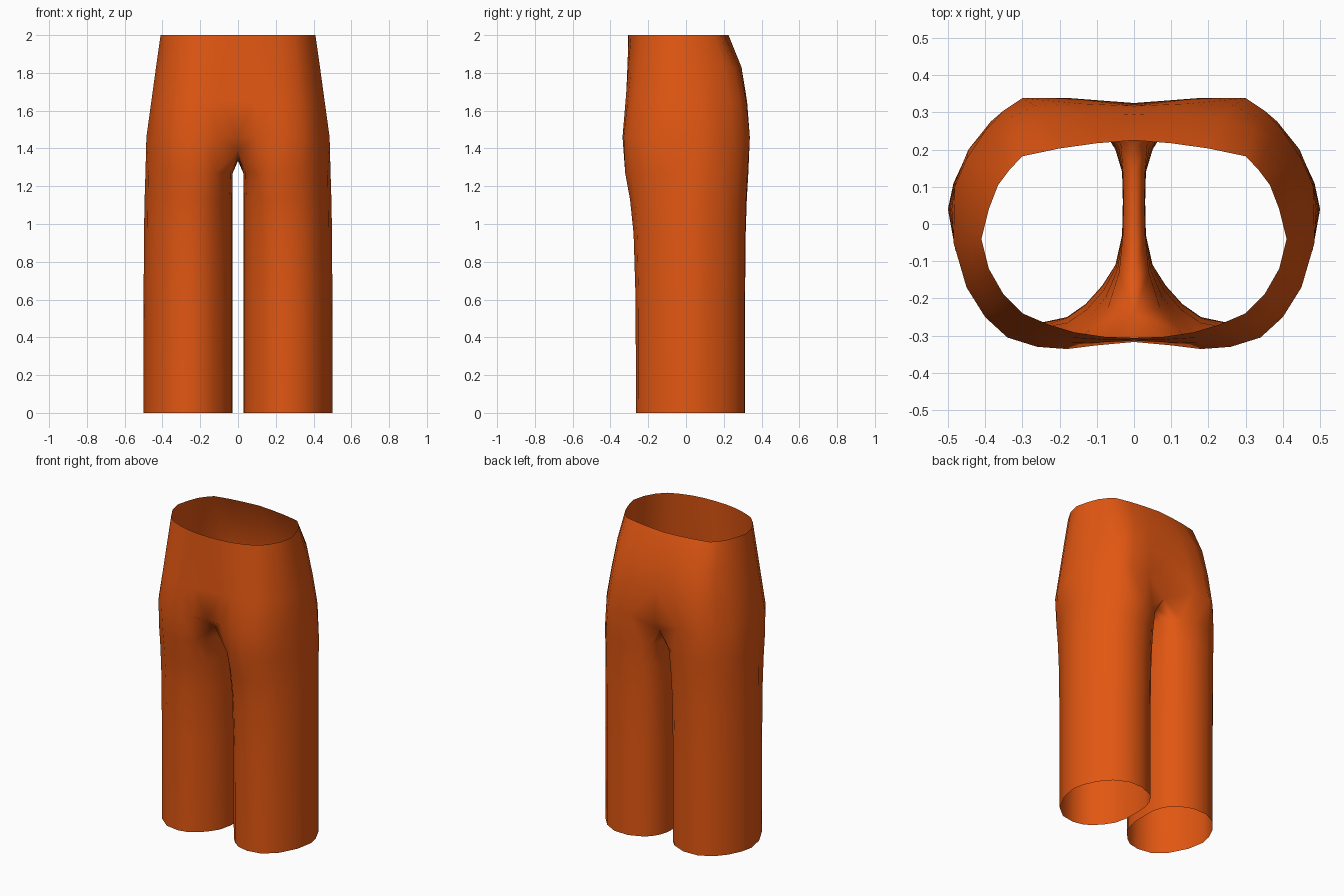
import bpy, bmesh

if "Cube" in bpy.data.objects:
    bpy.data.objects.remove(bpy.data.objects["Cube"])

# Half-outlines as (x, y), running front -> outside -> back
CUFF_OUT = [(.13, -.215), (.18, -.25), (.25, -.265), (.34, -.25), (.42, -.185), (.48, -.07), (.5, .04),
            (.485, .11), (.445, .195), (.385, .265), (.30, .31), (.2, .312), (.11, .275)]
CUFF_IN = [(.085, -.165), (.05, -.11), (.032, -.03), (.03, .06), (.032, .14), (.05, .2), (.075, .24)]
THIGH_OUT = [(.12, -.285), (.18, -.322), (.25, -.322), (.34, -.29), (.42, -.215), (.475, -.07), (.49, .04),
             (.48, .11), (.445, .2), (.385, .275), (.30, .325), (.2, .33), (.11, .305)]
THIGH_IN = [(.07, -.225), (.04, -.13), (.03, -.03), (.028, .06), (.03, .14), (.035, .21), (.06, .265)]
HIP = [(0, -.317), (.1, -.326), (.18, -.336), (.26, -.33), (.34, -.305), (.4, -.25), (.45, -.17), (.485, -.05),
       (.482, .1), (.45, .175), (.4, .25), (.35, .305), (.30, .338), (.17, .338), (0, .325)]
WAIST = [(0, -.306), (.08, -.303), (.16, -.291), (.23, -.27), (.3, -.24), (.35, -.19), (.39, -.12), (.41, -.04),
         (.39, .04), (.365, .105), (.335, .145), (.30, .182), (.2, .203), (.1, .217), (0, .225)]
# Seam under the crotch as (y, z), front -> back
CROTCH = [(-.24, 1.39), (-.14, 1.355), (-.03, 1.34), (.06, 1.335), (.14, 1.335), (.21, 1.345), (.275, 1.38)]


def mix(a, b, t):
    return [(p[0] + (q[0] - p[0]) * t, p[1] + (q[1] - p[1]) * t) for p, q in zip(a, b)]


def add_ring(bm, pts, z):
    return [bm.verts.new((x, y, z)) for x, y in pts]


def bridge(bm, low, high, closed=False):
    n = len(low)
    for i in range(n if closed else n - 1):
        j = (i + 1) % n
        bm.faces.new((low[i], low[j], high[j], high[i]))


bm = bmesh.new()

# Leg tube: outside arc followed by the inside arc, back to front
cuff = CUFF_OUT + CUFF_IN[::-1]
thigh = THIGH_OUT + THIGH_IN[::-1]
rings = [add_ring(bm, mix(cuff, thigh, t), z)
         for z, t in ((0, 0), (.6, .03), (.95, .22), (1.13, .55), (1.27, 1))]
for low, high in zip(rings, rings[1:]):
    bridge(bm, low, high, True)
outer, inner = rings[-1][:13], rings[-1][13:][::-1]

# Hip rings up to the waist, with extra fullness at the seat
body = []
for z, t, seat in ((1.46, 0, 0), (1.65, .35, .028), (1.83, .68, .043), (2, 1, 0)):
    pts = [(x, y + seat * max(0, y) / .3) for x, y in mix(HIP, WAIST, t)]
    body.append(add_ring(bm, pts, z))
for low, high in zip(body, body[1:]):
    bridge(bm, low, high)
hip = body[0]
bridge(bm, outer, hip[1:-1])

# Crotch gusset joining the leg to the centre seam
seam = [bm.verts.new((0, y, z)) for y, z in CROTCH]
bridge(bm, seam, inner)
bm.faces.new((outer[0], hip[1], seam[0], inner[0]))
bm.faces.new((hip[1], hip[0], seam[0]))
bm.faces.new((outer[-1], inner[-1], seam[-1], hip[-2]))
bm.faces.new((hip[-2], seam[-1], hip[-1]))

bmesh.ops.recalc_face_normals(bm, faces=bm.faces)
if sum(f.normal.x * (f.calc_center_median().x - .25) for f in bm.faces) < 0:
    bmesh.ops.reverse_faces(bm, faces=bm.faces)
for f in bm.faces:
    f.smooth = True
mesh = bpy.data.meshes.new("trousers")
bm.to_mesh(mesh)
bm.free()

trousers = bpy.data.objects.new("trousers", mesh)
bpy.context.collection.objects.link(trousers)
mirror = trousers.modifiers.new("other_half", 'MIRROR')
mirror.use_clip = True

orange = bpy.data.materials.new("orange cloth")
orange.diffuse_color = (.76, .095, .006, 1)
orange.use_nodes = True
orange.node_tree.nodes["Principled BSDF"].inputs["Base Color"].default_value = orange.diffuse_color
mesh.materials.append(orange)
